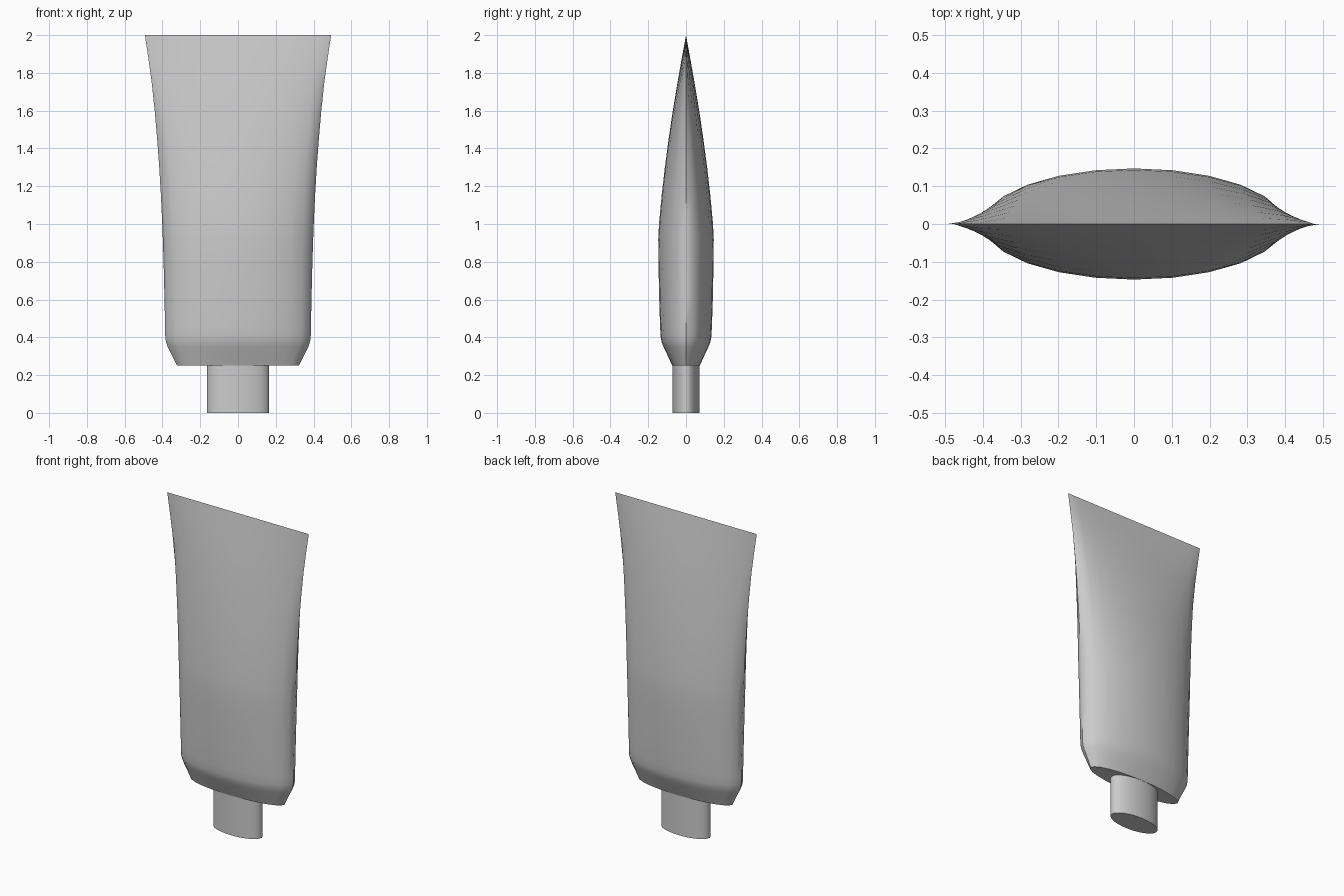
import bpy, bmesh
from math import cos, sin, tau, radians

if "Cube" in bpy.data.objects:
    bpy.data.objects.remove(bpy.data.objects["Cube"])

SEG = 24


def loft(name, rings, seg=SEG):
    """Skin a stack of ellipses given as (z, half width, half depth)."""
    bm = bmesh.new()
    rows = [[bm.verts.new((a * cos(tau * i / seg), b * sin(tau * i / seg), z))
             for i in range(seg)] for z, a, b in rings]
    for lo, hi in zip(rows, rows[1:]):
        for i in range(seg):
            j = (i + 1) % seg
            bm.faces.new((lo[i], lo[j], hi[j], hi[i]))
    bm.faces.new(rows[0][::-1])
    # close the top unless it is pinched to a seam
    if rings[-1][2] > 0:
        bm.faces.new(rows[-1])
    else:
        bmesh.ops.remove_doubles(bm, verts=rows[-1], dist=1e-5)
    mesh = bpy.data.meshes.new(name)
    bm.to_mesh(mesh)
    bm.free()
    obj = bpy.data.objects.new(name, mesh)
    bpy.context.collection.objects.link(obj)
    bpy.ops.object.select_all(action='DESELECT')
    obj.select_set(True)
    bpy.context.view_layer.objects.active = obj
    bpy.ops.object.shade_smooth_by_angle(angle=radians(40))
    return obj


# squeezable body: sloped shoulder, round belly, flat crimped top
loft("tube_body", [
    (0.25, 0.323, 0.073), (0.31, 0.352, 0.100), (0.35, 0.372, 0.119),
    (0.375, 0.381, 0.129), (0.40, 0.385, 0.134), (0.45, 0.386, 0.137),
    (0.60, 0.389, 0.142), (0.80, 0.394, 0.146), (0.92, 0.398, 0.147),
    (1.00, 0.401, 0.143), (1.15, 0.408, 0.129), (1.30, 0.417, 0.112),
    (1.45, 0.428, 0.092), (1.60, 0.441, 0.070), (1.75, 0.457, 0.045),
    (1.88, 0.475, 0.022), (2.00, 0.493, 0.0)])

# oval cap the tube stands on
loft("cap", [(0.0, 0.165, 0.072), (0.25, 0.165, 0.072)], 32)
